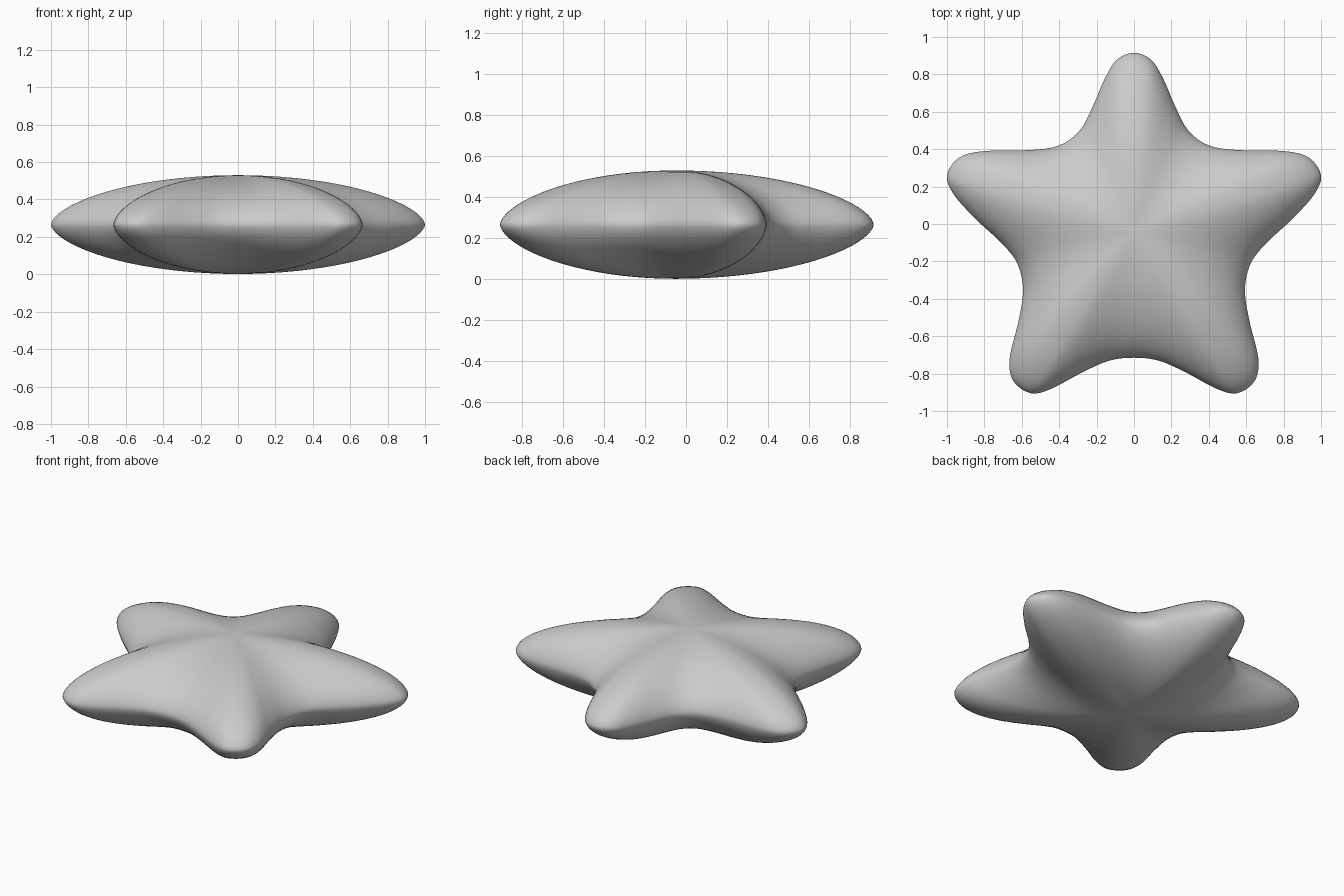
import bpy, bmesh, math
from mathutils import Vector

cube = bpy.data.objects.get("Cube")
if cube:
    bpy.data.objects.remove(cube, do_unlink=True)

MID_Z = 0.266       # height of the rim
HALF = 0.264        # half thickness at the centre
CENTRE = Vector((0, -0.05))
RINGS = 20
STEPS = 4           # subdivisions between outline points

# Right half of the star outline, from the back tip to the front notch
half = [(0, .915), (.09, .88), (.155, .78), (.22, .63), (.29, .50), (.40, .42),
        (.56, .395), (.80, .39), (.935, .355), (1.0, .26), (.965, .16),
        (.85, .03), (.70, -.11), (.62, -.22), (.593, -.36), (.62, -.53),
        (.665, -.72), (.645, -.84), (.55, -.905), (.44, -.88), (.27, -.79),
        (.13, -.73), (0, -.715)]
points = [Vector(p) for p in half]
points += [Vector((-p.x, p.y)) for p in reversed(points[1:-1])]


def smooth_loop(pts, steps):
    """Closed Catmull-Rom curve through the points."""
    out = []
    n = len(pts)
    for i in range(n):
        a, b, c, d = (pts[(i + k) % n] for k in (-1, 0, 1, 2))
        for s in range(steps):
            t = s / steps
            out.append(0.5 * (2 * b + (c - a) * t + (2 * a - 5 * b + 4 * c - d) * t * t
                              + (3 * b - a - 3 * c + d) * t ** 3))
    return out


outline = smooth_loop(points, STEPS)
count = len(outline)
bm = bmesh.new()


def add_ring(angle):
    """Scaled outline at a latitude from the upper to the lower pole."""
    t = math.sin(angle)
    height = HALF * abs(math.cos(angle)) ** 1.2
    z = MID_Z + math.copysign(height, math.cos(angle))
    return [bm.verts.new((*(CENTRE + (p - CENTRE) * t), z)) for p in outline]


# Puffy body: rings from the top pole over the rim to the bottom pole
rings = [add_ring(math.pi * i / (2 * RINGS)) for i in range(1, 2 * RINGS)]
for upper, lower in zip(rings, rings[1:]):
    for j in range(count):
        k = (j + 1) % count
        bm.faces.new((upper[j], upper[k], lower[k], lower[j]))
for ring, z in ((rings[0], MID_Z + HALF), (rings[-1], MID_Z - HALF)):
    pole = bm.verts.new((*CENTRE, z))
    for j in range(count):
        bm.faces.new((ring[j], ring[(j + 1) % count], pole))
bmesh.ops.recalc_face_normals(bm, faces=bm.faces)
for face in bm.faces:
    face.smooth = True

mesh = bpy.data.meshes.new("star_body")
bm.to_mesh(mesh)
bm.free()
star = bpy.data.objects.new("star_body", mesh)
bpy.context.collection.objects.link(star)

# Plain grey material
grey = bpy.data.materials.new("light_grey")
grey.use_nodes = True
colour = (0.6, 0.6, 0.6, 1)
grey.diffuse_color = colour
grey.node_tree.nodes["Principled BSDF"].inputs["Base Color"].default_value = colour
mesh.materials.append(grey)
